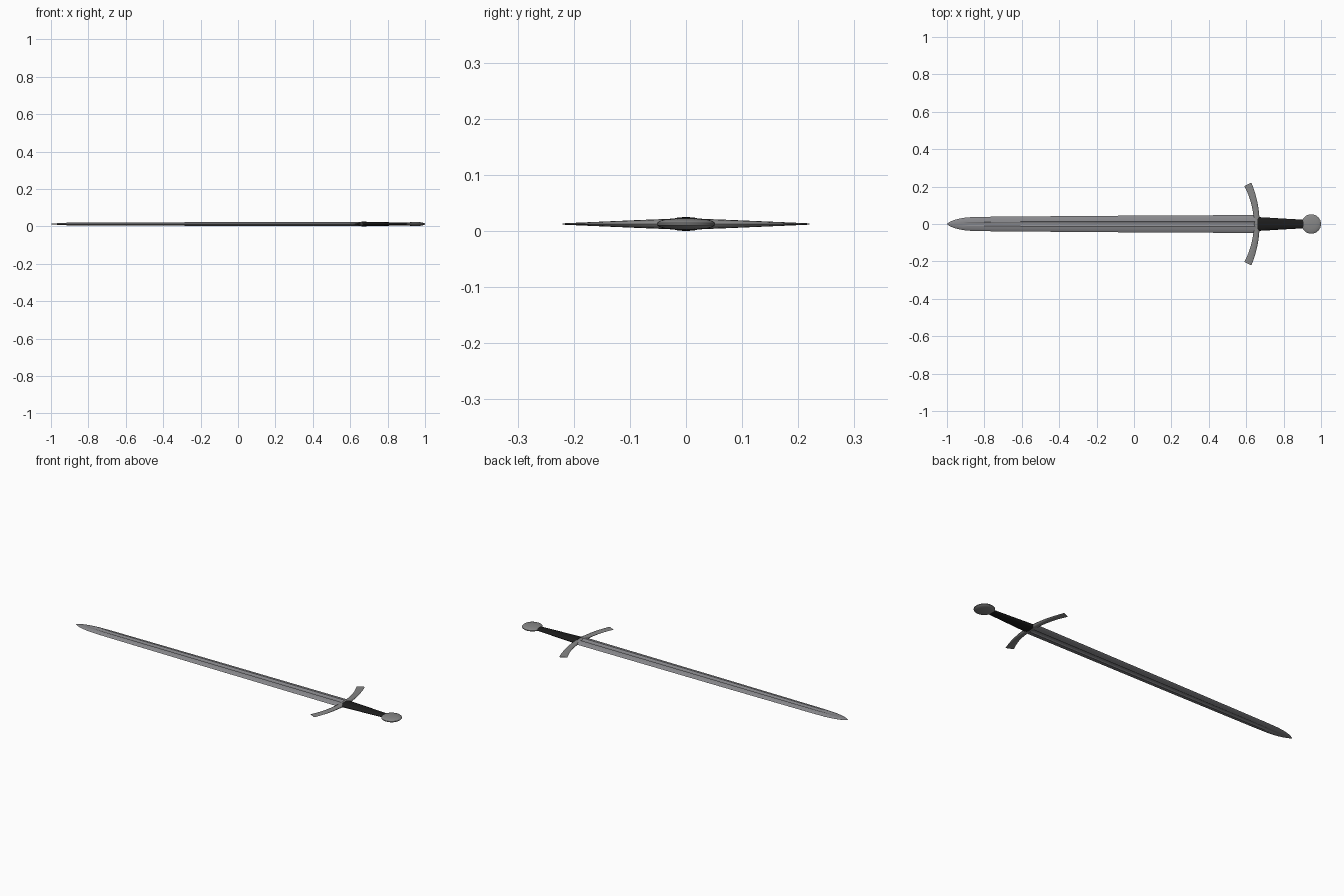
import bpy, bmesh, math

if "Cube" in bpy.data.objects:
    bpy.data.objects.remove(bpy.data.objects["Cube"])

ZC = 0.0125  # height of the sword's middle plane


def material(name, rgb):
    m = bpy.data.materials.new(name)
    m.diffuse_color = (*rgb, 1)
    m.use_nodes = True
    m.node_tree.nodes["Principled BSDF"].inputs["Base Color"].default_value = m.diffuse_color
    return m


steel = material("blade steel", (0.25, 0.25, 0.265))
fitting = material("fitting steel", (0.24, 0.24, 0.24))
leather = material("black leather", (0.012, 0.012, 0.012))


def loft(name, rings, mat, angle=30):
    """Skin a list of equal-length point rings and cap both ends."""
    bm = bmesh.new()
    loops = [[bm.verts.new(p) for p in ring] for ring in rings]
    n = len(rings[0])
    for a, b in zip(loops, loops[1:]):
        for i in range(n):
            j = (i + 1) % n
            bm.faces.new((a[i], a[j], b[j], b[i]))
    bm.faces.new(loops[0])
    bm.faces.new(loops[-1])
    bmesh.ops.recalc_face_normals(bm, faces=bm.faces)
    mesh = bpy.data.meshes.new(name)
    bm.to_mesh(mesh)
    bm.free()
    mesh.materials.append(mat)
    ob = bpy.data.objects.new(name, mesh)
    bpy.context.collection.objects.link(ob)
    bpy.ops.object.select_all(action='DESELECT')
    ob.select_set(True)
    bpy.context.view_layer.objects.active = ob
    bpy.ops.object.shade_smooth_by_angle(angle=math.radians(angle))
    return ob


# Blade: lens section with a central groove that fades out near the tip
def blade_ring(x, w, t, groove):
    g = 0.3 * w
    half = [(w, 0), (0.85 * w, 0.4 * t), (0.6 * w, 0.78 * t), (g, t),
            (0.6 * g, t - 0.7 * groove), (0, t - groove)]
    top = half + [(-y, z) for y, z in reversed(half[:-1])]
    full = top + [(y, -z) for y, z in reversed(top[1:-1])]
    return [(x, y, ZC + z) for y, z in full]


blade = [(0.655, 0.048, 0.0100, 0.005), (-0.2, 0.0435, 0.0095, 0.005),
         (-0.80, 0.0385, 0.0085, 0.004), (-0.88, 0.036, 0.0080, 0.003),
         (-0.91, 0.033, 0.0070, 0.0), (-0.94, 0.0275, 0.0057, 0.0),
         (-0.965, 0.020, 0.0042, 0.0), (-0.985, 0.0115, 0.0028, 0.0),
         (-1.0, 0.001, 0.0008, 0.0)]
loft("blade", [blade_ring(*s) for s in blade], steel, 20)

# Crossguard: arc swept toward the blade, flaring and thinning to its ends
N = 24
R = 0.50                      # bend radius of the centre line
A = math.asin(0.212 / R)      # half angle of the arc
rings = []
for k in range(N + 1):
    s = 2 * k / N - 1
    a = s * A
    hw = 0.0155 + 0.0055 * s * s
    ht = 0.0105 - 0.009 * abs(s)
    ring = []
    for i in range(12):
        p = 2 * math.pi * i / 12
        r = R + hw * math.cos(p)
        ring.append((0.656 - R + r * math.cos(a), r * math.sin(a),
                     ZC + ht * math.sin(p)))
    rings.append(ring)
loft("crossguard", rings, fitting, 40)

# Grip: oval section narrowing to the pommel
grip = [(0.66, 0.037, 0.0125), (0.70, 0.035, 0.0118), (0.80, 0.029, 0.0095),
        (0.87, 0.025, 0.008), (0.915, 0.023, 0.007)]
loft("grip", [[(x, w * math.cos(p), ZC + t * math.sin(p))
               for p in (2 * math.pi * i / 16 for i in range(16))]
              for x, w, t in grip], leather, 40)

# Pommel: flattened round disc with a domed face on each side
disc = [(0.008, -0.0108), (0.026, -0.0098), (0.039, -0.0078), (0.048, -0.0048),
        (0.052, -0.0018)]
disc += [(r, -z) for r, z in reversed(disc)]
loft("pommel", [[(0.948 + r * math.cos(p), r * math.sin(p), ZC + z)
                 for p in (2 * math.pi * i / 32 for i in range(32))]
                for r, z in disc], fitting, 40)
